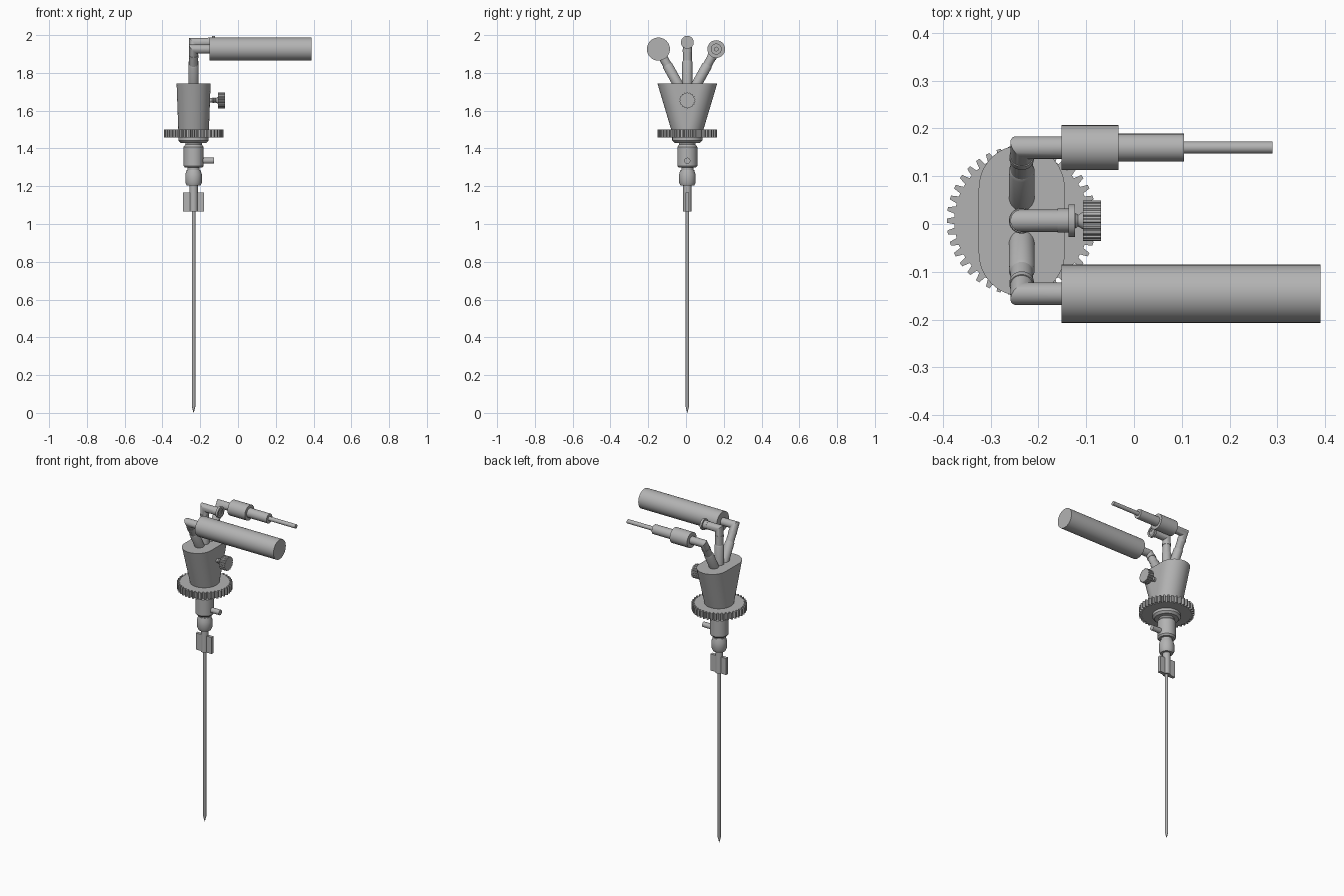
import bpy, bmesh, math
from mathutils import Vector, Matrix

cube = bpy.data.objects.get("Cube")
if cube:
    bpy.data.objects.remove(cube, do_unlink=True)

grey = bpy.data.materials.new("instrument grey")
grey.use_nodes = True
COLOR = (0.45, 0.45, 0.45, 1)
grey.diffuse_color = COLOR
grey.node_tree.nodes["Principled BSDF"].inputs["Base Color"].default_value = COLOR

CX, CY = -0.235, 0.007      # main axis
SEG = 32
X = Vector((1, 0, 0))
Z = Vector((0, 0, 1))


def skin(name, rings, smooth=True):
    """Join a series of point rings into a capped solid."""
    bm = bmesh.new()
    loops = [[bm.verts.new(p) for p in ring] for ring in rings]
    n = len(loops[0])
    for a, b in zip(loops, loops[1:]):
        for i in range(n):
            j = (i + 1) % n
            bm.faces.new((a[i], a[j], b[j], b[i]))
    bm.faces.new(loops[0][::-1])
    bm.faces.new(loops[-1])
    bmesh.ops.recalc_face_normals(bm, faces=bm.faces)
    mesh = bpy.data.meshes.new(name)
    bm.to_mesh(mesh)
    bm.free()
    mesh.materials.append(grey)
    ob = bpy.data.objects.new(name, mesh)
    bpy.context.collection.objects.link(ob)
    if smooth:
        bpy.ops.object.select_all(action="DESELECT")
        ob.select_set(True)
        bpy.context.view_layer.objects.active = ob
        bpy.ops.object.shade_smooth_by_angle(angle=math.radians(30))
    return ob


def circle(center, axis, radius, seg=SEG):
    turn = Z.rotation_difference(axis).to_matrix()
    return [Vector(center) + turn @ Vector((radius * math.cos(t), radius * math.sin(t), 0))
            for t in (2 * math.pi * i / seg for i in range(seg))]


def lathe(name, profile, origin=(CX, CY, 0), axis=Z):
    """Profile is (radius, distance along axis)."""
    return skin(name, [circle(Vector(origin) + axis * d, axis, r) for r, d in profile])


def elbow(name, start, corner, end, radius):
    """Tube with a mitred corner."""
    start, corner, end = map(Vector, (start, corner, end))
    d1, d2 = (corner - start).normalized(), (end - corner).normalized()
    cut = d1 + d2
    first = circle(start, d1, radius)
    mid = [p + d1 * ((corner - p).dot(cut) / d1.dot(cut)) for p in first]
    last = [p + d2 * (end - p).dot(d2) for p in mid]
    return skin(name, [first, mid, last])


def toothed(name, teeth, root, tip, lo, hi, origin, axis):
    """Wheel with trapezoid teeth around its rim."""
    turn = Z.rotation_difference(axis).to_matrix()
    rings = []
    for d in (lo, hi):
        ring = []
        for k in range(teeth):
            for part, r in ((-0.34, root), (-0.17, tip), (0.17, tip), (0.34, root)):
                t = 2 * math.pi * (k + part) / teeth
                ring.append(Vector(origin) + turn @ Vector((r * math.cos(t), r * math.sin(t), d)))
        rings.append(ring)
    return skin(name, rings, smooth=False)


# Needle and hub
lathe("needle", [(0.0005, 0), (0.0095, 0.035), (0.0095, 1.08)])
lathe("needle_hub", [(0.022, 1.065), (0.022, 1.215)])
for side, name in ((-1, "right_hub_wing"), (1, "left_hub_wing")):
    x0, x1 = CX + side * 0.012, CX + side * 0.055
    skin(name, [[(x0, CY - 0.01, z), (x1, CY - 0.01, z), (x1, CY + 0.01, z), (x0, CY + 0.01, z)]
                for z in (1.065, 1.168)], smooth=False)

# Connector stack under the wheel
lathe("lock_ring", [(0.036, 1.203), (0.044, 1.22), (0.044, 1.262), (0.036, 1.287)])
lathe("neck", [(0.032, 1.28), (0.032, 1.31)])
lathe("valve_body", [(0.045, 1.298), (0.053, 1.308), (0.053, 1.408), (0.044, 1.42), (0.044, 1.44)])
lathe("side_port", [(0.016, 0), (0.016, 0.108)], (CX, CY, 1.335), X)
lathe("wheel_flange", [(0.068, 1.43), (0.08, 1.442), (0.08, 1.47)])

# Toothed wheel
toothed("toothed_wheel", 40, 0.141, 0.157, 1.458, 1.5, (CX, CY, 0), Z)


# Flared head: round base to rounded-oblong top
def oblong(radius, stretch, z):
    ring = []
    for half, sign in ((0, 1), (math.pi, -1)):
        for i in range(25):
            t = half + math.pi * i / 24
            ring.append((CX + radius * math.cos(t), CY + radius * math.sin(t) + sign * stretch, z))
    return ring


skin("flared_head", [oblong(0.081, 0.003, 1.495), oblong(0.09, 0.068, 1.743)])

# Three arms fanning out of the head: name, sideways offset, corner height, tube end
for name, dy, top, end in (("front", -0.153, 1.926, -0.14), ("middle", 0, 1.962, -0.13),
                           ("back", 0.153, 1.926, -0.14)):
    corner = Vector((CX, CY + dy, top))
    base = Vector((CX, CY + dy * 0.27, 1.725))
    along = (corner - base).normalized()
    length = (corner - base).length
    lathe(name + "_arm_sleeve", [(0.027, -0.02), (0.027, length * 0.56), (0.022, length * 0.6)], base, along)
    elbow(name + "_arm_elbow", base + along * length * 0.5, corner, (end, corner.y, top), 0.0235)
    lathe(name + "_arm_cuff", [(0.0255, length * 0.78), (0.0255, length * 0.84)], base, along)

# Large front handle
lathe("front_handle", [(0.061, -0.152), (0.061, 0.39)], (0, CY - 0.153, 1.926), X)

# Middle socket with a recessed bore
lathe("middle_socket", [(0.025, -0.16), (0.025, -0.137), (0.034, -0.137), (0.034, -0.123),
                        (0.022, -0.123), (0.022, -0.128), (0.012, -0.128), (0.012, -0.15)],
      (0, CY, 1.962), X)

# Stepped back connector and cable
lathe("back_connector", [(0.047, -0.152), (0.047, -0.032), (0.029, -0.032), (0.029, 0.105),
                         (0.0125, 0.105), (0.0125, 0.29)], (0, CY + 0.153, 1.926), X)

# Thumb screw
lathe("thumb_screw_shaft", [(0.012, -0.2), (0.012, -0.137), (0.016, -0.132), (0.012, -0.127),
                            (0.016, -0.122), (0.012, -0.117), (0.02, -0.104)],
      (0, CY, 1.655), X)
toothed("thumb_screw_knob", 18, 0.039, 0.0425, -0.107, -0.069, (0, CY, 1.655), X)
